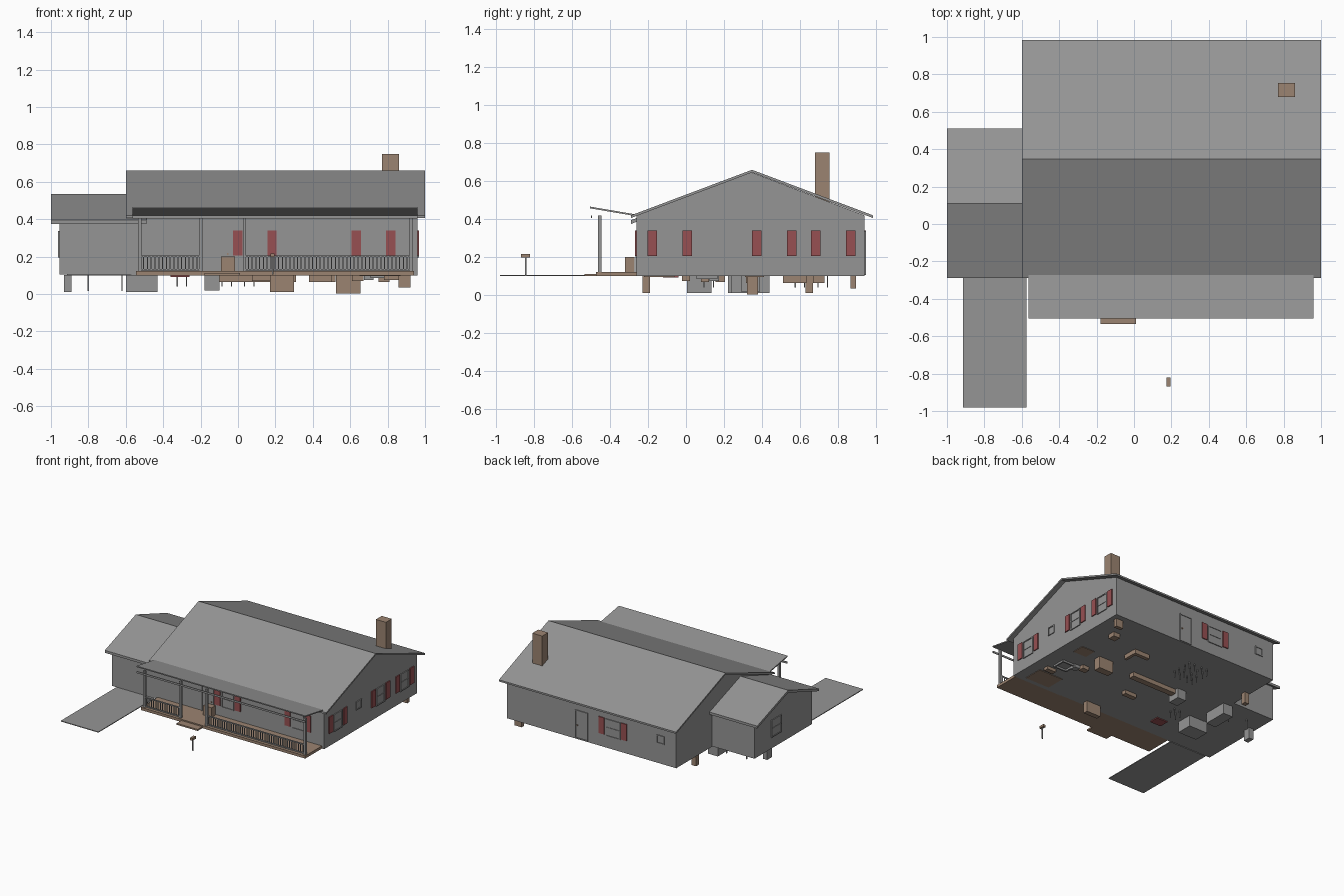
import bpy
import math

cube = bpy.data.objects.get("Cube")
if cube:
    bpy.data.objects.remove(cube)


def material(name, rgb):
    m = bpy.data.materials.new(name)
    m.use_nodes = True
    m.diffuse_color = (*rgb, 1)
    m.node_tree.nodes["Principled BSDF"].inputs["Base Color"].default_value = (*rgb, 1)
    return m


GREY = material("house grey", (0.30, 0.30, 0.30))
BROWN = material("timber brown", (0.33, 0.23, 0.165))
RED = material("shutter red", (0.31, 0.08, 0.085))


def mesh_object(name, verts, faces, mat):
    me = bpy.data.meshes.new(name)
    me.from_pydata(verts, [], faces)
    me.materials.append(mat)
    ob = bpy.data.objects.new(name, me)
    bpy.context.collection.objects.link(ob)
    return ob


def prism(name, profile, x0, x1, mat=GREY):
    """Extrude a (y, z) profile, clockwise from +x, along x."""
    n = len(profile)
    verts = [(x, y, z) for x in (x0, x1) for y, z in profile]
    faces = [tuple(range(n)), tuple(reversed(range(n, 2 * n)))]
    faces += [(i, i + n, (i + 1) % n + n, (i + 1) % n) for i in range(n)]
    return mesh_object(name, verts, faces, mat)


def box(name, x, y, z, mat=GREY):
    """Box from three (low, high) ranges."""
    profile = [(y[0], z[0]), (y[0], z[1]), (y[1], z[1]), (y[1], z[0])]
    return prism(name, profile, x[0], x[1], mat)


def gable_building(name, x, y, floor, eave, ridge):
    mid = (y[0] + y[1]) / 2
    prism(name, [(y[0], floor), (y[0], eave), (mid, ridge), (y[1], eave), (y[1], floor)], *x)


def gable_roof(name, x, y, eave, ridge, t=0.014):
    mid = (y[0] + y[1]) / 2
    prism(name, [(y[0], eave - t), (y[0], eave), (mid, ridge), (y[1], eave),
                 (y[1], eave - t), (mid, ridge - t)], *x)


# Wall planes: axis, position, outward sign
WALLS = {"front": ("y", -0.26, -1), "back": ("y", 0.94, 1),
         "side": ("x", 0.96, 1), "garage": ("x", -0.955, -1)}


def panel(name, wall, u, z, depth, mat=GREY):
    axis, pos, sign = WALLS[wall]
    d = tuple(sorted((pos - sign * 0.004, pos + sign * depth)))
    if axis == "y":
        box(name, u, d, z, mat)
    else:
        box(name, d, u, z, mat)


def window(name, wall, centre, w, z, shutters=False, sash=True):
    a, b, t = centre - w / 2, centre + w / 2, 0.008
    panel(name + "_pane", wall, (a, b), z, 0.002)
    panel(name + "_sill", wall, (a, b), (z[0], z[0] + t), 0.007)
    panel(name + "_head", wall, (a, b), (z[1] - t, z[1]), 0.007)
    for u in (a, b - t):
        panel(name + "_jamb", wall, (u, u + t), z, 0.007)
    if sash:
        m = (z[0] + z[1]) / 2
        panel(name + "_sash", wall, (a, b), (m - 0.004, m + 0.004), 0.006)
    if shutters:
        for u in (a - 0.062, b + 0.012):
            panel(name + "_shutter", wall, (u, u + 0.05), (0.205, 0.34), 0.008, RED)


# House and garage bodies with their roofs
gable_building("house_walls", (-0.57, 0.96), (-0.26, 0.94), 0.1, 0.42, 0.648)
gable_roof("house_roof", (-0.6, 1.0), (-0.29, 0.985), 0.42, 0.66)
gable_building("garage_walls", (-0.955, -0.56), (-0.26, 0.48), 0.105, 0.395, 0.522)
gable_roof("garage_roof", (-1.0, -0.49), (-0.29, 0.51), 0.395, 0.535, 0.02)
box("chimney", (0.77, 0.86), (0.68, 0.755), (0.45, 0.75), BROWN)

# Windows and doors
TALL = (0.195, 0.337)
for i, x in enumerate((0.09, 0.725)):
    window(f"front_window_{i}", "front", x, 0.11, TALL, True)
for i, y in enumerate((-0.085, 0.465, 0.775)):
    window(f"side_window_{i}", "side", y, 0.11, TALL, True)
window("side_small_window", "side", 0.185, 0.07, (0.262, 0.33), sash=False)
window("back_window", "back", 0.0, 0.13, TALL, True)
window("back_small_window", "back", -0.43, 0.07, (0.262, 0.33), sash=False)
window("garage_window", "garage", 0.2, 0.13, TALL)
for name, wall, x in (("front_door", "front", -0.09), ("back_door", "back", 0.285)):
    window(name, wall, x, 0.115, (0.105, 0.337), sash=False)
    panel(name + "_handle", wall, (x + 0.03, x + 0.04), (0.21, 0.22), 0.009, BROWN)

# Porch: deck, step, posts, railings and a lean-to roof rising to the front
box("porch_deck", (-0.545, 0.94), (-0.475, -0.255), (0.1, 0.122), BROWN)
box("porch_step", (-0.18, 0.01), (-0.535, -0.47), (0.1, 0.112), BROWN)
prism("porch_roof", [(-0.505, 0.457), (-0.505, 0.466), (-0.27, 0.426), (-0.27, 0.417)],
      -0.565, 0.96)
box("porch_fascia", (-0.565, 0.96), (-0.5, -0.494), (0.405, 0.42))
for x in (-0.525, -0.2, 0.035, 0.925):
    box("porch_post", (x - 0.009, x + 0.009), (-0.464, -0.446), (0.12, 0.42))
for a, b in ((-0.525, -0.2), (0.035, 0.925)):
    for z in (0.127, 0.198):
        box("porch_rail", (a, b), (-0.46, -0.45), (z, z + 0.008))
    count = round((b - a) / 0.02)
    for i in range(1, count):
        x = a + (b - a) * i / count
        box("baluster", (x - 0.003, x + 0.003), (-0.458, -0.452), (0.13, 0.2))
box("porch_seat", (-0.09, -0.015), (-0.32, -0.27), (0.12, 0.2), BROWN)

# Driveway and mailbox
box("driveway", (-0.915, -0.575), (-0.98, -0.26), (0.1, 0.106))
box("mailbox_post", (0.181, 0.189), (-0.849, -0.841), (0.105, 0.2))
box("mailbox", (0.174, 0.196), (-0.868, -0.822), (0.197, 0.216), BROWN)


# Furnishings below the floor: centre, size, depth
def hang(name, x, y, w, d, bottom, mat=GREY):
    box(name, (x - w / 2, x + w / 2), (y - d / 2, y + d / 2), (bottom, 0.102), mat)


for x, y, w, d, bottom in ((0.235, -0.21, 0.13, 0.04, 0.01), (0.59, 0.35, 0.13, 0.06, 0.003),
                           (0.89, 0.88, 0.065, 0.03, 0.035), (0.78, 0.7, 0.06, 0.06, 0.065),
                           (0.08, 0.34, 0.46, 0.05, 0.065), (0.45, 0.62, 0.14, 0.03, 0.065),
                           (0.51, 0.56, 0.025, 0.1, 0.065), (0.13, 0.1, 0.11, 0.04, 0.07),
                           (-0.54, 0.65, 0.04, 0.04, 0.01), (0.64, 0.18, 0.06, 0.05, 0.07),
                           (0.82, 0.0, 0.08, 0.04, 0.075)):
    hang("cabinet", x, y, w, d, bottom, BROWN)
for x, y, w, d, bottom in ((-0.515, 0.07, 0.17, 0.13, 0.01), (-0.14, 0.34, 0.08, 0.1, 0.02),
                           (-0.55, 0.34, 0.09, 0.2, 0.012), (-0.91, 0.25, 0.04, 0.06, 0.012),
                           (0.7, 0.15, 0.05, 0.05, 0.075)):
    hang("appliance", x, y, w, d, bottom)
hang("red_mat", -0.31, -0.08, 0.1, 0.08, 0.092, RED)
hang("bedroom_mat", 0.76, -0.14, 0.22, 0.16, 0.096, BROWN)
hang("hall_mat", 0.79, 0.36, 0.12, 0.1, 0.096, BROWN)
for s in (-1, 1):
    hang("frame_long", 0.77, 0.11 + s * 0.05, 0.12, 0.012, 0.085)
    hang("frame_short", 0.77 + s * 0.055, 0.11, 0.012, 0.1, 0.085)
for x, y in ((-0.3, 0.12), (-0.06, 0.6), (0.06, 0.6), (-0.06, 0.72), (0.06, 0.72)):
    for sx in (-1, 1):
        for sy in (-1, 1):
            hang("chair_leg", x + sx * 0.025, y + sy * 0.025, 0.006, 0.006, 0.04)
for x in (-0.8, -0.62):
    hang("garage_leg", x, 0.36, 0.007, 0.007, 0.015)
